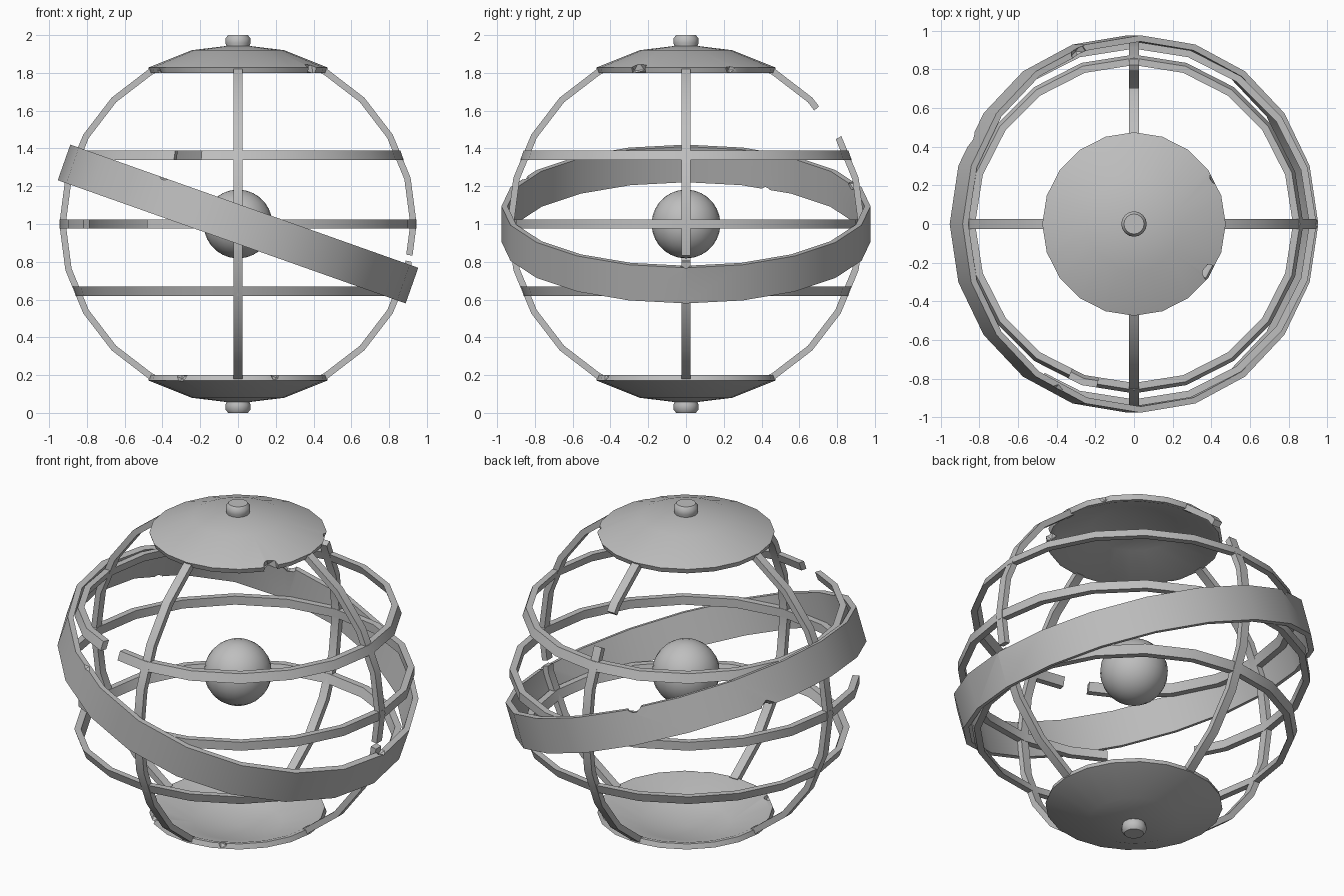
import bpy, bmesh, math
from mathutils import Matrix, Vector

if "Cube" in bpy.data.objects:
    bpy.data.objects.remove(bpy.data.objects["Cube"])

grey = bpy.data.materials.new("stone grey")
grey.diffuse_color = (0.52, 0.52, 0.52, 1)
grey.use_nodes = True
grey.node_tree.nodes["Principled BSDF"].inputs["Base Color"].default_value = grey.diffuse_color
CENTRE = Matrix.Translation((0, 0, 1))


def finish(name, bm, matrix=None):
    bmesh.ops.recalc_face_normals(bm, faces=bm.faces)
    me = bpy.data.meshes.new(name)
    bm.to_mesh(me)
    bm.free()
    if matrix is not None:
        me.transform(matrix)
    me.materials.append(grey)
    ob = bpy.data.objects.new(name, me)
    bpy.context.collection.objects.link(ob)
    return ob


def smooth(ob, angle=32):
    bpy.ops.object.select_all(action='DESELECT')
    ob.select_set(True)
    bpy.context.view_layer.objects.active = ob
    bpy.ops.object.shade_smooth_by_angle(angle=math.radians(angle))


def band(name, a0, a1, sides, r_in, r_out, width, matrix, slant=0.0):
    """Rectangular strip bent around a polygon, from angle a0 to a1 (degrees)."""
    step = 360 / sides
    closed = a1 - a0 >= 360
    angs = [a0] + [i * step for i in range(-sides, 2 * sides)
                   if a0 + .01 < i * step < a1 - .01]
    if not closed:
        angs.append(a1)
    bm = bmesh.new()
    h = width / 2
    loops = []
    for a in angs:
        # keep broken ends on the polygon's straight side
        off = (a % step) - step / 2
        k = math.cos(math.radians(step / 2)) / math.cos(math.radians(off))
        c, s = math.cos(math.radians(a)) * k, math.sin(math.radians(a)) * k
        loops.append([bm.verts.new((r * c, r * s, z)) for r, z in
                      ((r_out + slant, -h), (r_out - slant, h),
                       (r_in - slant, h), (r_in + slant, -h))])
    n = len(loops)
    for i in range(n if closed else n - 1):
        p, q = loops[i], loops[(i + 1) % n]
        for j in range(4):
            bm.faces.new((p[j], p[(j + 1) % 4], q[(j + 1) % 4], q[j]))
    if not closed:
        bm.faces.new(loops[0])
        bm.faces.new(loops[-1])
    return finish(name, bm, CENTRE @ matrix)


def lathe(name, profile, sides, matrix):
    """Solid of revolution; profile starts and ends on the axis."""
    bm = bmesh.new()
    vs = [bm.verts.new((r, 0, z)) for r, z in profile]
    es = [bm.edges.new(e) for e in zip(vs, vs[1:])]
    bmesh.ops.spin(bm, geom=vs + es, cent=(0, 0, 0), axis=(0, 0, 1),
                   angle=math.tau, steps=sides, use_duplicate=False)
    bmesh.ops.remove_doubles(bm, verts=bm.verts, dist=1e-4)
    return finish(name, bm, matrix)


def chip(ob, spots):
    """Knock small faceted chips out of an object's edge."""
    for loc, size in spots:
        bm = bmesh.new()
        bmesh.ops.create_icosphere(bm, subdivisions=1, radius=size)
        cutter = finish("chip_cutter", bm, Matrix.Translation(loc)
                        @ Matrix.Rotation(0.7, 4, Vector((1, 2, 3))))
        cutter.hide_render = True
        mod = ob.modifiers.new("chip", 'BOOLEAN')
        mod.operation = 'DIFFERENCE'
        mod.solver = 'EXACT'
        mod.object = cutter
        bpy.context.view_layer.objects.active = ob
        bpy.ops.object.modifier_apply(modifier=mod.name)
        bpy.data.objects.remove(cutter)


# Upright hoops, with broken gaps on the right and back bars
XZ = Matrix.Rotation(math.pi / 2, 4, 'X')
YZ = Matrix(((0, 0, 1, 0), (1, 0, 0, 0), (0, 1, 0, 0), (0, 0, 0, 1)))
for name, a0, a1, mat in (("right_bar_lower", -61, -12.3, XZ),
                          ("right_bar_upper", -10.3, 61, XZ),
                          ("left_bar", 119, 241, XZ),
                          ("back_bar_lower", -61, 29.5, YZ),
                          ("back_bar_upper", 41.5, 61, YZ),
                          ("front_bar", 119, 241, YZ)):
    smooth(band(name, a0, a1, 24, 0.912, 0.946, 0.05, mat))

# Level rings; the equator and upper ring are broken at the front left
smooth(band("equator_ring", -121, 209, 20, 0.908, 0.945, 0.05, Matrix()))
smooth(band("upper_ring", -103, 247, 20, 0.832, 0.868, 0.05,
            Matrix.Translation((0, 0, 0.365)), 0.009))
smooth(band("lower_ring", 0, 360, 20, 0.832, 0.868, 0.05,
            Matrix.Translation((0, 0, -0.355)), -0.009))

# Wide tilted band with chipped edges
TILT = Matrix.Rotation(math.radians(19.5), 4, 'Y')
tilted = band("tilted_band", 0, 360, 20, 0.945, 0.977, 0.2, TILT)
chip(tilted, [(CENTRE @ TILT @ Vector(p), s) for p, s in (
    ((-0.46, -0.86, 0.12), 0.04), ((-0.86, 0.44, -0.115), 0.05),
    ((-0.34, 0.89, 0.115), 0.05), ((0.95, 0.0, 0.115), 0.035))])
smooth(tilted)

# Pole caps (thin bowls) and end knobs, mirrored top and bottom
cap_profile = [(0, 0.95), (0.245, 0.92), (0.475, 0.828), (0.465, 0.80),
               (0.445, 0.80), (0.235, 0.885), (0, 0.912)]
knob_profile = [(0, 0.92), (0.055, 0.92), (0.066, 0.958), (0.066, 0.982),
                (0.052, 1.0), (0, 1.0)]
chips = {"top": [((0.39, -0.25, 1.82), 0.05), ((0.42, 0.24, 1.82), 0.035),
                 ((-0.43, -0.21, 1.80), 0.03)],
         "bottom": [((-0.30, -0.36, 0.20), 0.04), ((0.2, -0.43, 0.20), 0.03)]}
for side, flip in (("top", 1), ("bottom", -1)):
    mat = CENTRE @ Matrix.Diagonal((1, 1, flip, 1))
    cap = lathe(side + "_cap", cap_profile, 20, mat)
    knob = lathe(side + "_knob", knob_profile, 16, mat)
    for ob in (cap, knob):
        bm = bmesh.new()
        bm.from_mesh(ob.data)
        bmesh.ops.recalc_face_normals(bm, faces=bm.faces)
        bm.to_mesh(ob.data)
        bm.free()
    chip(cap, chips[side])
    smooth(cap)
    smooth(knob, 50)

# Floating ball in the middle
bm = bmesh.new()
bmesh.ops.create_uvsphere(bm, u_segments=24, v_segments=14, radius=0.182)
smooth(finish("centre_ball", bm, CENTRE), 60)
